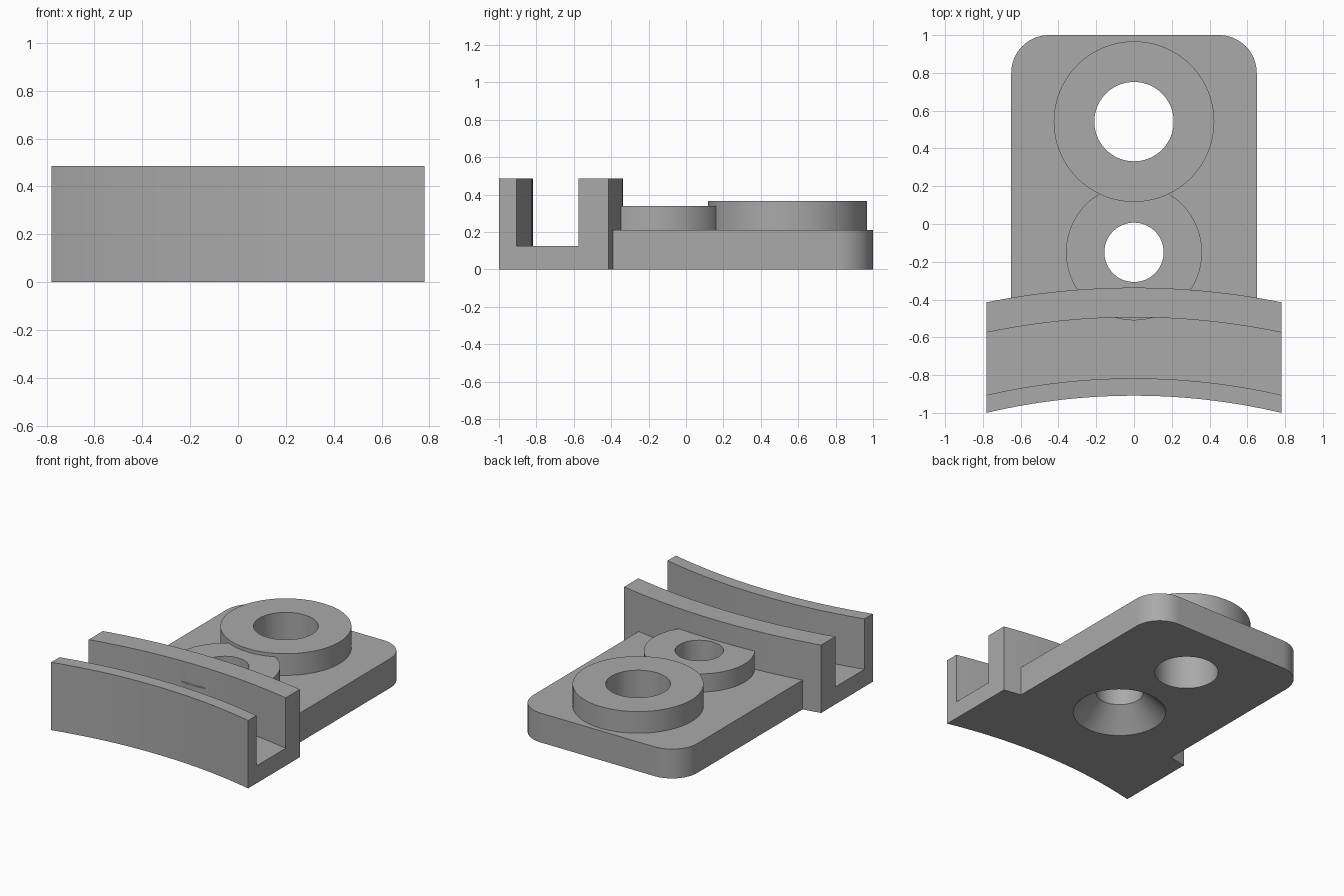
import bpy, bmesh, math

if "Cube" in bpy.data.objects:
    bpy.data.objects.remove(bpy.data.objects["Cube"])

ARC_Y = -4.309          # common centre of the curved rail walls

grey = bpy.data.materials.new("plain grey")
grey.diffuse_color = (0.4, 0.4, 0.4, 1)
grey.use_nodes = True
grey.node_tree.nodes["Principled BSDF"].inputs["Base Color"].default_value = grey.diffuse_color


def prism(name, outline, z0, z1):
    """Extrude a closed xy outline from z0 to z1."""
    bm = bmesh.new()
    base = bm.faces.new([bm.verts.new((x, y, z0)) for x, y in outline])
    top = bmesh.ops.extrude_face_region(bm, geom=[base])["geom"]
    bmesh.ops.translate(bm, vec=(0, 0, z1 - z0),
                        verts=[v for v in top if isinstance(v, bmesh.types.BMVert)])
    return finish(name, bm)


def cone(name, y, r0, r1, z0, z1):
    """Round solid on the centre line, radius r0 at z0 and r1 at z1."""
    bm = bmesh.new()
    bmesh.ops.create_cone(bm, cap_ends=True, segments=96, radius1=r0, radius2=r1, depth=z1 - z0)
    bmesh.ops.translate(bm, vec=(0, y, (z0 + z1) / 2), verts=bm.verts)
    return finish(name, bm)


def finish(name, bm):
    bmesh.ops.recalc_face_normals(bm, faces=bm.faces)
    mesh = bpy.data.meshes.new(name)
    bm.to_mesh(mesh)
    bm.free()
    mesh.materials.append(grey)
    ob = bpy.data.objects.new(name, mesh)
    bpy.context.collection.objects.link(ob)
    return ob


def arc(r, half, n=32):
    xs = [-half + 2 * half * i / n for i in range(n + 1)]
    return [(x, ARC_Y + math.sqrt(r * r - x * x)) for x in xs]


def band(name, r0, r1, half, z0, z1):
    """Curved strip between two concentric arcs, with straight ends."""
    return prism(name, arc(r0, half) + arc(r1, half)[::-1], z0, z1)


def combine(body, tool, operation):
    mod = body.modifiers.new(operation, 'BOOLEAN')
    mod.object, mod.operation, mod.solver = tool, operation, 'EXACT'
    bpy.context.view_layer.objects.active = body
    bpy.ops.object.modifier_apply(modifier=mod.name)
    bpy.data.objects.remove(tool)


# Curved rail with an open channel
bracket = band("bracket", 3.40, 3.972, 0.78, 0, 0.486)
combine(bracket, band("channel", 3.492, 3.815, 0.9, 0.125, 0.6), 'DIFFERENCE')

# Base plate with rounded back corners
w, r = 0.65, 0.2
corner = [(w - r + r * math.cos(a), 1 - r + r * math.sin(a))
          for a in (math.pi / 2 * i / 16 for i in range(17))]
outline = [(w, -0.45)] + corner + [(-x, y) for x, y in corner[::-1]] + [(-w, -0.45)]
combine(bracket, prism("plate", outline, 0, 0.21), 'UNION')

# Two raised round bosses
combine(bracket, cone("small_boss", -0.15, 0.36, 0.36, 0.05, 0.34), 'UNION')
combine(bracket, cone("large_boss", 0.542, 0.425, 0.425, 0.06, 0.365), 'UNION')

# Through holes, the small one countersunk from below
combine(bracket, cone("large_hole", 0.542, 0.21, 0.21, -0.1, 0.6), 'DIFFERENCE')
combine(bracket, cone("small_hole", -0.15, 0.157, 0.157, -0.1, 0.6), 'DIFFERENCE')
combine(bracket, cone("countersink", -0.15, 0.357, 0.157, -0.05, 0.15), 'DIFFERENCE')

# Smooth curved walls, sharp edges
bracket.select_set(True)
bpy.context.view_layer.objects.active = bracket
bpy.ops.object.shade_smooth_by_angle(angle=math.radians(30))
